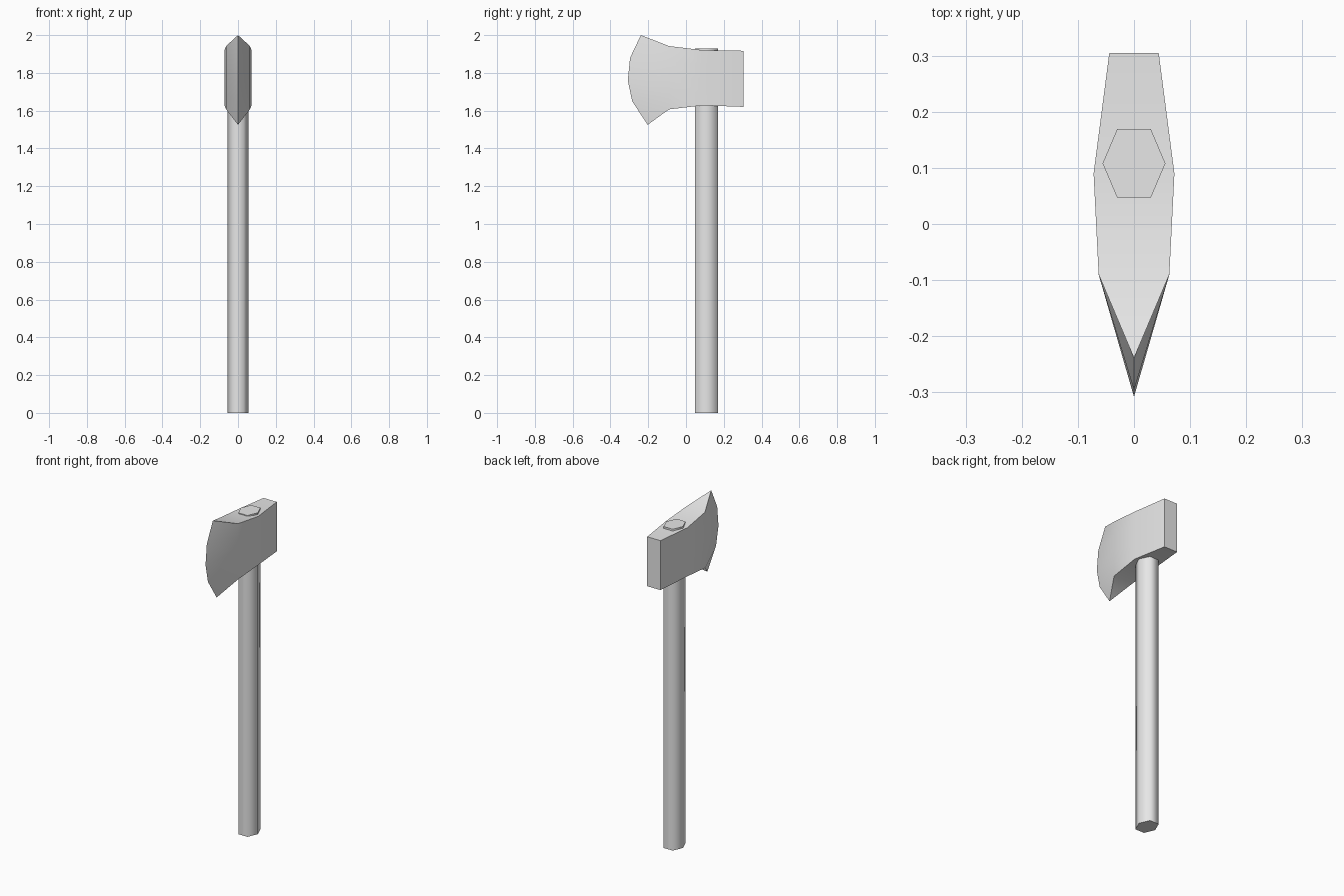
import bpy, bmesh, math

if "Cube" in bpy.data.objects:
    bpy.data.objects.remove(bpy.data.objects["Cube"])

GREY = (0.8, 0.8, 0.8, 1)
grey = bpy.data.materials.new("plain_grey")
grey.diffuse_color = GREY
grey.use_nodes = True
grey.node_tree.nodes["Principled BSDF"].inputs["Base Color"].default_value = GREY


def finish(bm, name, angle):
    """Turn a bmesh into a shaded, coloured object."""
    bmesh.ops.recalc_face_normals(bm, faces=bm.faces[:])
    mesh = bpy.data.meshes.new(name)
    bm.to_mesh(mesh)
    bm.free()
    mesh.materials.append(grey)
    obj = bpy.data.objects.new(name, mesh)
    bpy.context.collection.objects.link(obj)
    bpy.ops.object.select_all(action='DESELECT')
    obj.select_set(True)
    bpy.context.view_layer.objects.active = obj
    bpy.ops.object.shade_smooth_by_angle(angle=math.radians(angle))
    return obj


# Handle: hexagonal shaft passing right through the head
bm = bmesh.new()
outline = [(0.056, 0.108), (0.03, 0.169), (-0.03, 0.169),
           (-0.056, 0.108), (-0.03, 0.047), (0.03, 0.047)]
base = bm.faces.new([bm.verts.new((x, y, 0)) for x, y in outline])
top = bmesh.ops.extrude_face_region(bm, geom=[base])["geom"]
bmesh.ops.translate(bm, vec=(0, 0, 1.93),
                    verts=[v for v in top if isinstance(v, bmesh.types.BMVert)])
if base.is_valid is False or len(bm.faces) < 8:
    bm.faces.new([v for v in bm.verts if v.co.z == 0])
finish(bm, "handle", 75)

# Axe head: body sections (y, half width, bottom, top) closing on a curved cutting edge
sections = [(0.305, 0.044, 1.62, 1.917),
            (0.09, 0.072, 1.628, 1.92),
            (-0.09, 0.063, 1.607, 1.942)]
cutting_edge = [(-0.203, 1.525), (-0.285, 1.65), (-0.308, 1.76),
                (-0.296, 1.88), (-0.239, 2.0)]
rows = len(cutting_edge)
bm = bmesh.new()
edge = [bm.verts.new((0, y, z)) for y, z in cutting_edge]
sides = []
for sign in (1, -1):
    columns = [[bm.verts.new((sign * w, y, lo + (hi - lo) * i / (rows - 1)))
                for i in range(rows)] for y, w, lo, hi in sections]
    sides.append(columns + [edge])
left, right = sides

# Cheeks and bevelled blade on both sides
for columns in sides:
    for a, b in zip(columns, columns[1:]):
        for i in range(rows - 1):
            bm.faces.new((a[i], b[i], b[i + 1], a[i + 1]))

# Top, underside and poll
for i in (0, rows - 1):
    for c in range(len(sections) - 1):
        bm.faces.new((left[c][i], left[c + 1][i], right[c + 1][i], right[c][i]))
    bm.faces.new((left[-2][i], edge[i], right[-2][i]))
bm.faces.new(left[0] + right[0][::-1])
finish(bm, "axe_head", 30)
